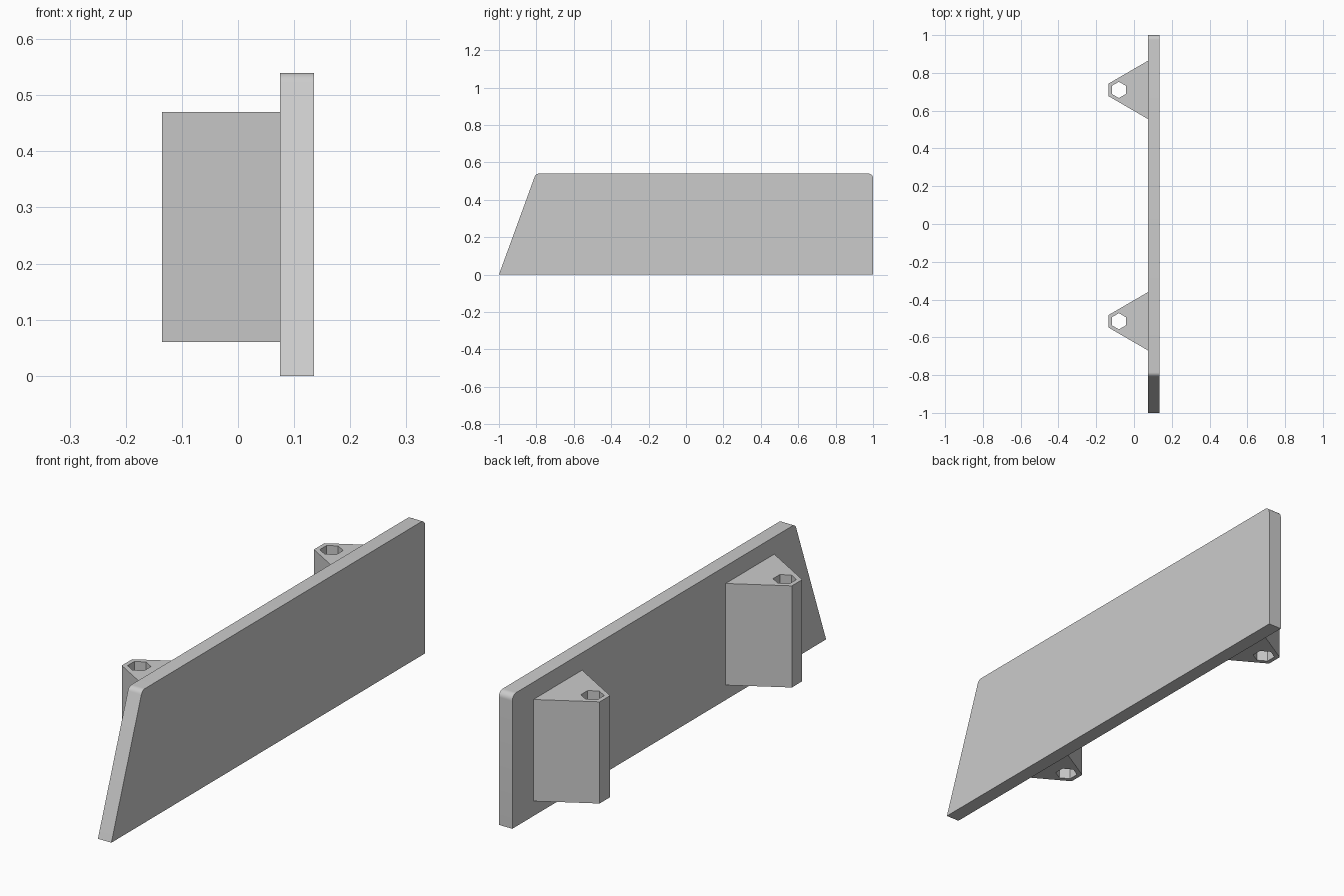
import bpy, bmesh, math
from mathutils import Vector

cube = bpy.data.objects.get("Cube")
if cube:
    bpy.data.objects.remove(cube, do_unlink=True)

grey = bpy.data.materials.new("light grey")
grey.use_nodes = True
GREY = (0.6, 0.6, 0.6, 1)
grey.diffuse_color = GREY
grey.node_tree.nodes["Principled BSDF"].inputs["Base Color"].default_value = GREY


def prism(name, loops, depth):
    """Fill the outer loop (less any hole loops) and extrude it along depth."""
    bm = bmesh.new()
    edges = []
    for loop in loops:
        verts = [bm.verts.new(p) for p in loop]
        edges += [bm.edges.new((v, verts[i - 1])) for i, v in enumerate(verts)]
    bmesh.ops.triangle_fill(bm, use_beauty=True, edges=edges)
    extruded = bmesh.ops.extrude_face_region(bm, geom=bm.faces[:], use_keep_orig=True)
    moved = [g for g in extruded["geom"] if isinstance(g, bmesh.types.BMVert)]
    bmesh.ops.translate(bm, verts=moved, vec=depth)
    bmesh.ops.recalc_face_normals(bm, faces=bm.faces[:])
    mesh = bpy.data.meshes.new(name)
    bm.to_mesh(mesh)
    bm.free()
    mesh.materials.append(grey)
    obj = bpy.data.objects.new(name, mesh)
    bpy.context.collection.objects.link(obj)
    return obj


def rounded(before, corner, after, radius, steps=8):
    """Arc of the given radius replacing a sharp corner."""
    corner = Vector(corner)
    a = (Vector(before) - corner).normalized()
    b = (Vector(after) - corner).normalized()
    half = a.angle(b) / 2
    centre = corner + (a + b).normalized() * radius / math.sin(half)
    start = (corner + a * radius / math.tan(half) - centre).normalized()
    end = (corner + b * radius / math.tan(half) - centre).normalized()
    return [centre + start.slerp(end, i / steps) * radius for i in range(steps + 1)]


# Panel: slanted front edge, rounded upper corners
PANEL_X, THICKNESS = 0.075, 0.06
foot_front, foot_back = (PANEL_X, -1, 0), (PANEL_X, 1, 0)
top_front, top_back = (PANEL_X, -0.803, 0.54), (PANEL_X, 1, 0.54)
outline = [foot_back, foot_front]
outline += rounded(foot_front, top_front, top_back, 0.025)
outline += rounded(top_front, top_back, foot_back, 0.025)
panel = prism("panel", [outline], (THICKNESS, 0, 0))
bpy.context.view_layer.objects.active = panel
panel.select_set(True)
bpy.ops.object.shade_smooth_by_angle(angle=math.radians(30))

# Mounting lugs: tapered blocks with a hexagonal through hole
LOW, HIGH = 0.06, 0.47
for name, y in (("front_lug", -0.515), ("back_lug", 0.71)):
    taper = [(PANEL_X, y - 0.155, LOW), (PANEL_X, y + 0.155, LOW),
             (-0.135, y + 0.033, LOW), (-0.135, y - 0.033, LOW)]
    hole = [(-0.08 + 0.043 * math.sin(k * math.pi / 3),
             y + 0.043 * math.cos(k * math.pi / 3), LOW) for k in range(6)]
    prism(name, [taper, hole], (0, 0, HIGH - LOW))
